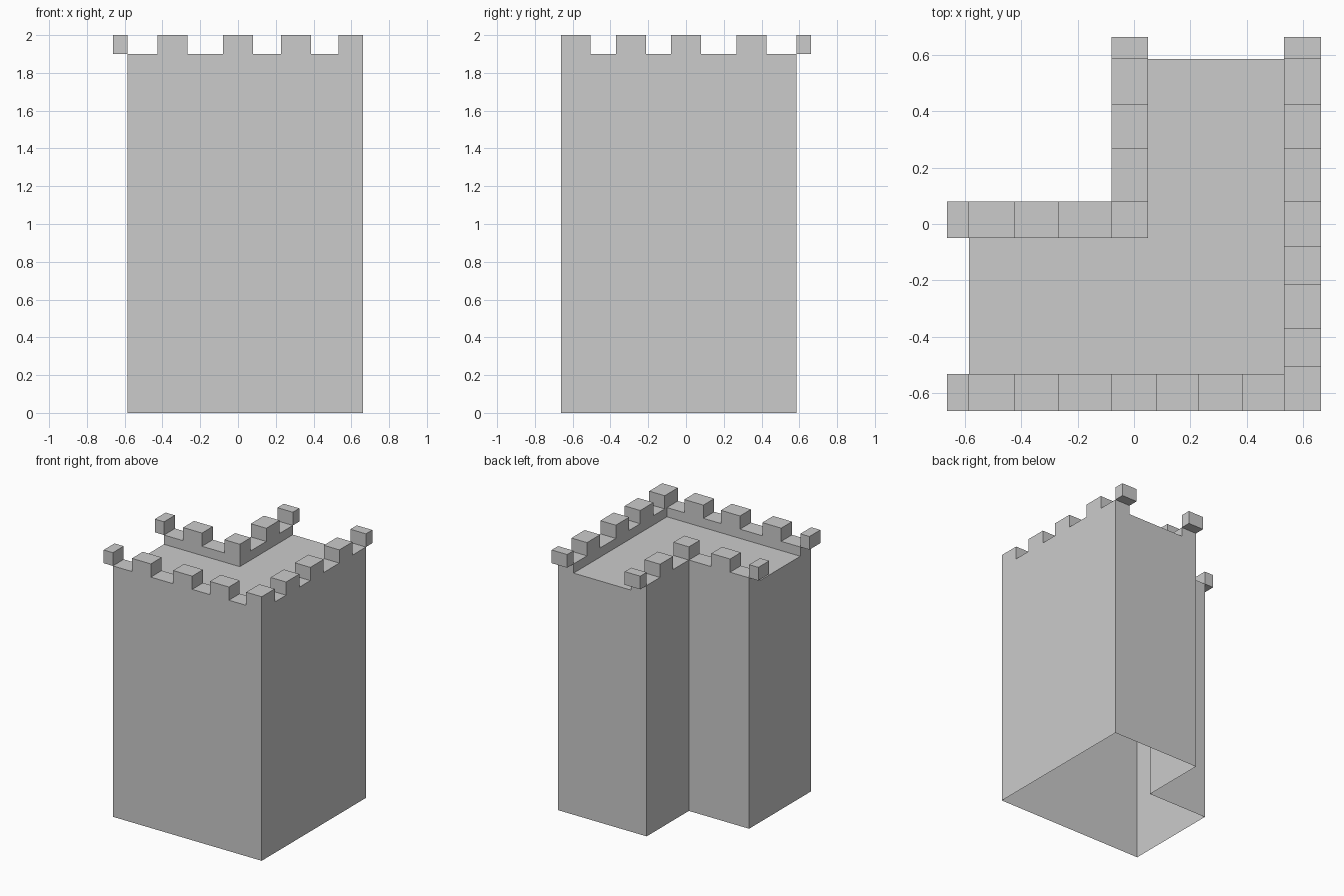
import bpy, bmesh

if "Cube" in bpy.data.objects:
    bpy.data.objects.remove(bpy.data.objects["Cube"])

ROOF, CRENEL, TOP = 1.83, 1.9, 2.0
LEVELS = [0, ROOF, CRENEL, TOP]
END, OUT, T = 0.585, 0.662, 0.13      # open wall end, outer face, parapet thickness
N0, N1 = -0.08, 0.05                  # notch parapet span along x (mirrored for y)
M = [(-0.425, -0.267), (-0.08, 0.08), (0.227, 0.387)]   # merlons along the front
R = [(-OUT, -0.505), (-0.37, -0.212), (-0.08, 0.08), (0.267, 0.425)]  # along the right

# Parapet walls and merlons as plan rectangles (x0, x1, y0, y1)
parapets = [(-END, OUT, -OUT, -OUT + T), (OUT - T, OUT, -OUT, END),
            (-END, N1, -N1, -N0), (N0, N1, -N1, END)]
merlons = [(a, b, -OUT, -OUT + T) for a, b in M]
merlons += [(OUT - T, OUT, a, b) for a, b in R]
merlons += [(-0.425, -0.267, -N1, -N0), (N0, N1, -N1, -N0), (N0, N1, 0.267, 0.425)]


def inside(rects, x, y):
    return any(a < x < b and c < y < d for a, b, c, d in rects)


def level(x, y):
    """Index into LEVELS of the top surface at a plan position."""
    if not (-END < x < OUT and -OUT < y < END) or (x < N0 and y > -N0):
        return 0
    return 3 if inside(merlons, x, y) else 2 if inside(parapets, x, y) else 1


def finish(bm, name):
    bmesh.ops.remove_doubles(bm, verts=bm.verts, dist=1e-5)
    bmesh.ops.dissolve_limit(bm, angle_limit=0.01, verts=bm.verts, edges=bm.edges)
    me = bpy.data.meshes.new(name)
    bm.to_mesh(me)
    bm.free()
    bpy.context.collection.objects.link(bpy.data.objects.new(name, me))


# Tower shell: stepped top with vertical walls, open underneath
bm = bmesh.new()


def quad(*pts):
    bm.faces.new([bm.verts.new(p) for p in pts])


rects = parapets + merlons
xs = sorted({v for r in rects for v in r[:2]})
ys = sorted({v for r in rects for v in r[2:]})
for x0, x1 in zip(xs, xs[1:]):
    for y0, y1 in zip(ys, ys[1:]):
        cx, cy = (x0 + x1) / 2, (y0 + y1) / 2
        h = level(cx, cy)
        if not h:
            continue
        z = LEVELS[h]
        quad((x0, y0, z), (x1, y0, z), (x1, y1, z), (x0, y1, z))
        e = 1e-4
        sides = [((x0, y0), (x1, y0), (cx, y0 - e)), ((x1, y0), (x1, y1), (x1 + e, cy)),
                 ((x1, y1), (x0, y1), (cx, y1 + e)), ((x0, y1), (x0, y0), (x0 - e, cy))]
        for p, q, n in sides:
            for i in range(level(*n), h):
                a, b = LEVELS[i], LEVELS[i + 1]
                quad((*p, a), (*q, a), (*q, b), (*p, b))
finish(bm, "tower_shell")

# Half merlons that overhang the open wall ends
ends = [(-OUT, -END, -OUT, -OUT + T), (-OUT, -END, -N1, -N0),
        (OUT - T, OUT, END, OUT), (N0, N1, END, OUT)]
for i, (a, b, c, d) in enumerate(ends):
    bm = bmesh.new()
    cube = bmesh.ops.create_cube(bm, size=1)["verts"]
    bmesh.ops.scale(bm, vec=(b - a, d - c, TOP - CRENEL), verts=cube)
    bmesh.ops.translate(bm, vec=((a + b) / 2, (c + d) / 2, (TOP + CRENEL) / 2), verts=cube)
    finish(bm, f"end_merlon_{i + 1}")
